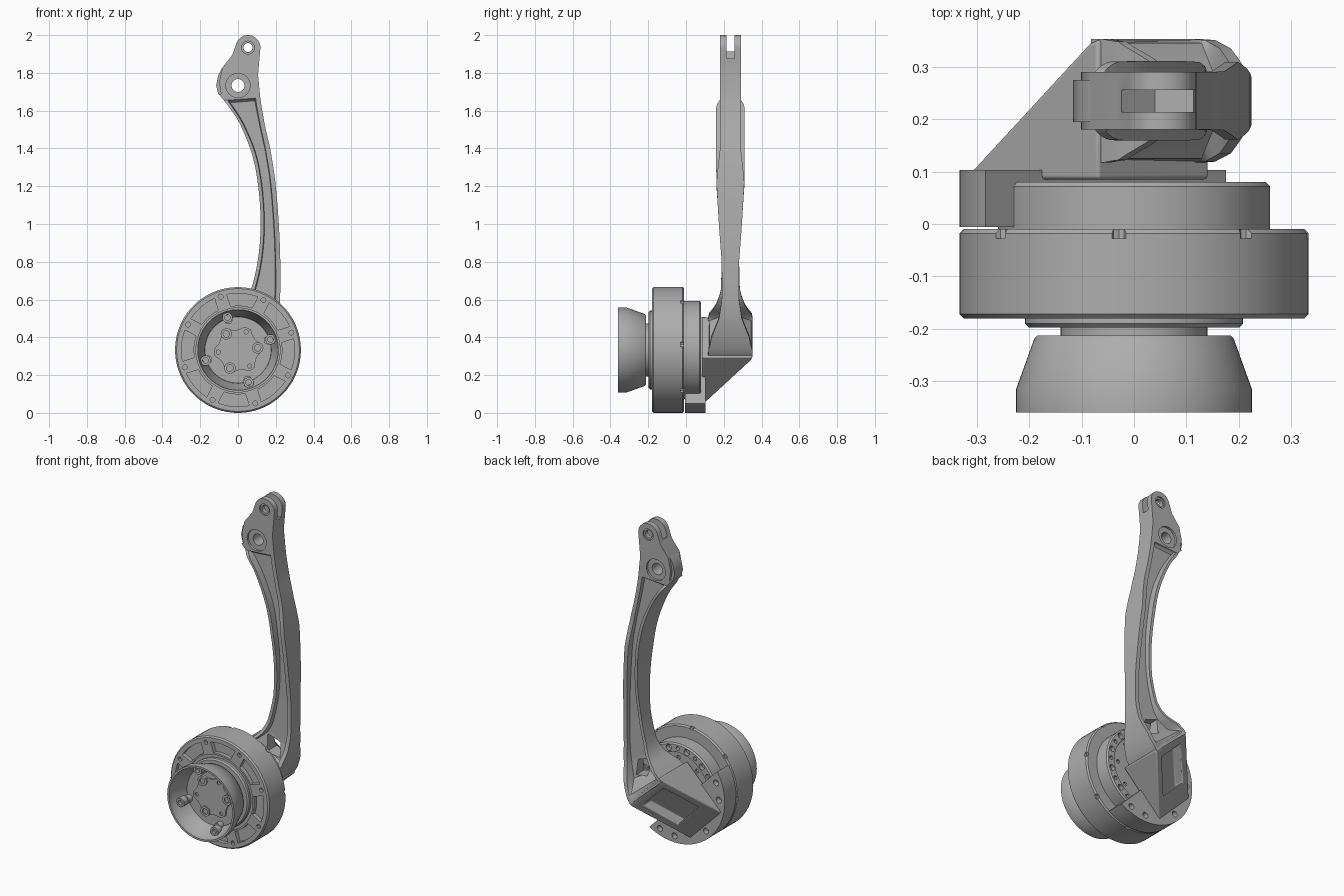
import bpy, bmesh, math
from mathutils import Vector

if "Cube" in bpy.data.objects:
    bpy.data.objects.remove(bpy.data.objects["Cube"], do_unlink=True)

GREY = bpy.data.materials.new("machined grey")
GREY.use_nodes = True
GREY.diffuse_color = (0.42, 0.42, 0.42, 1)
GREY.node_tree.nodes["Principled BSDF"].inputs["Base Color"].default_value = GREY.diffuse_color

HUB = 0.333          # hub centre height and radius
ARM_Y = 0.235        # mid plane of the arm
D = math.sqrt(0.5)


def flat(p, q, w):           # outline in x, z swept along y
    return Vector((p, w, q))


def tilted(s, t, y):         # s points down and to the right side, t across it
    return Vector((-D * (s + t), y, HUB + D * (t - s)))


def tilted_side(s, y, t):
    return tilted(s, t, y)


def polar(r, deg):
    a = math.radians(deg)
    return r * math.cos(a), HUB + r * math.sin(a)


def finish(name, bm):
    bmesh.ops.remove_doubles(bm, verts=bm.verts, dist=1e-5)
    bmesh.ops.recalc_face_normals(bm, faces=bm.faces)
    me = bpy.data.meshes.new(name)
    bm.to_mesh(me)
    bm.free()
    me.materials.append(GREY)
    ob = bpy.data.objects.new(name, me)
    bpy.context.scene.collection.objects.link(ob)
    return ob


def add_rings(bm, rings, closed=False):
    loops = [[bm.verts.new(p) for p in ring] for ring in rings]
    n = len(loops[0])
    following = loops[1:] + loops[:1] if closed else loops[1:]
    for a, b in zip(loops, following):
        for i in range(n):
            j = (i + 1) % n
            bm.faces.new((a[i], a[j], b[j], b[i]))
    if not closed:
        bm.faces.new(loops[0])
        bm.faces.new(loops[-1])


def prism(name, outlines, lo, hi, place=flat):
    bm = bmesh.new()
    for pts in outlines:
        add_rings(bm, [[place(p, q, w) for p, q in pts] for w in (lo, hi)])
    return finish(name, bm)


def circle(x, z, r, n=24):
    return [(x + r * math.cos(k * math.tau / n), z + r * math.sin(k * math.tau / n)) for k in range(n)]


def lathe(name, profile, seg=72):
    # closed profile of (radius, y) turned about the hub axis
    bm = bmesh.new()
    rings = []
    for k in range(seg):
        a = k * math.tau / seg
        rings.append([(r * math.cos(a), y, HUB + r * math.sin(a)) for r, y in profile])
    add_rings(bm, rings, closed=True)
    bmesh.ops.dissolve_degenerate(bm, dist=1e-6, edges=bm.edges)
    return finish(name, bm)


def activate(ob):
    bpy.ops.object.select_all(action="DESELECT")
    ob.select_set(True)
    bpy.context.view_layer.objects.active = ob


def cut(ob, cutter):
    mod = ob.modifiers.new("cut", "BOOLEAN")
    mod.operation, mod.solver, mod.object = "DIFFERENCE", "EXACT", cutter
    activate(ob)
    bpy.ops.object.modifier_apply(modifier=mod.name)
    bpy.data.objects.remove(cutter, do_unlink=True)


def bevel(ob, width, segments=2):
    mod = ob.modifiers.new("bevel", "BEVEL")
    mod.width, mod.segments, mod.limit_method = width, segments, "ANGLE"
    mod.angle_limit = math.radians(40)


# Main hub drum with front pockets, bolt holes and rim notches
drum = lathe("hub_drum", [(0, -0.17), (0.225, -0.17), (0.225, -0.18), (0.325, -0.18),
                          (HUB, -0.172), (HUB, -0.018), (0.325, -0.01), (0, -0.01)])
spokes = [18 + 45 * k for k in range(8)]
pockets = []
for a in spokes:
    outer = [polar(0.3, a + 22.5 + d) for d in (-16, -8, 0, 8, 16)]
    inner = [polar(0.235, a + 22.5 + d) for d in (14, 7, 0, -7, -14)]
    pockets.append(outer + inner)
cut(drum, prism("pocket_cutter", pockets, -0.3, -0.155))
cut(drum, prism("bolt_cutter", [circle(*polar(0.297, a), 0.013, 12) for a in spokes], -0.3, -0.16))
cut(drum, prism("notch_cutter", [circle(*polar(HUB, a - 13), 0.014, 8) for a in spokes], -0.028, 0.1))

# Rear drum with a ring of holes
rear = lathe("rear_drum", [(0, -0.02), (0.26, -0.02), (0.26, 0.072), (0.252, 0.08),
                           (0.208, 0.08), (0.204, 0.072), (0, 0.072)])
cut(rear, prism("ring_cutter", [circle(*polar(0.231, 15 * k), 0.018 if k % 2 else 0.012, 12)
                                for k in range(24)], 0.055, 0.2))
cut(rear, prism("face_hole_cutter", [circle(*polar(0.175, 45 * k), 0.012, 12)
                                     for k in range(8)], 0.06, 0.2))

# Output collar, neck and flared cup
lathe("collar", [(0, -0.165), (0.205, -0.165), (0.208, -0.18), (0.208, -0.19), (0.2, -0.198), (0, -0.198)])
lathe("neck", [(0, -0.19), (0.14, -0.19), (0.14, -0.22), (0, -0.22)])
lathe("cup", [(0, -0.213), (0.185, -0.213), (0.19, -0.218), (0.225, -0.315), (0.225, -0.36),
              (0.213, -0.36), (0.21, -0.32), (0.178, -0.26), (0.175, -0.24), (0, -0.24)])
posts = [18 + 90 * k for k in range(4)]
post = prism("cup_posts", [circle(*polar(0.181, a), 0.027, 20) for a in posts], -0.31, -0.272)
cut(post, prism("post_cutter", [circle(*polar(0.181, a), 0.015, 12) for a in posts], -0.4, -0.29))
# Lower part of each post, tucked inside the cup wall
prism("cup_post_roots", [circle(*polar(0.167, a), 0.022, 20) for a in posts], -0.274, -0.235)
bolts = [6 + 60 * k for k in range(6)]
face = [polar(0.128 if k % 4 < 2 else 0.108, 6 + 15 * k - 7.5) for k in range(24)]
plate = prism("cup_plate", [face], -0.25, -0.235)
cut(plate, prism("plate_cutter", [circle(*polar(0.105, a), 0.011, 10) for a in bolts], -0.4, -0.242))
rims = bolts[::2]
boss = prism("cup_bosses", [circle(*polar(0.105, a), 0.03, 18) for a in rims], -0.258, -0.24)
cut(boss, prism("boss_cutter", [circle(*polar(0.105, a), 0.017, 12) for a in rims], -0.4, -0.25))

# Bracket plate: a segment of the hub circle on the lower right side
half = math.acos(0.076 / HUB)
segment = [(HUB * math.cos(half * k / 20), HUB * math.sin(half * k / 20)) for k in range(-20, 21)]
bracket = prism("bracket_plate", [segment], -0.006, 0.103, tilted)
holes = [circle(0.293 * math.cos(a), 0.293 * math.sin(a), 0.018, 14) for a in (-1.15, -0.8, 0, 0.8, 1.15)]
cut(bracket, prism("bracket_cutter", holes, 0.07, 0.2, tilted))
bevel(bracket, 0.006)

# Sloped gusset joining the bracket to the arm foot, with a rectangular pocket
gusset = prism("gusset", [[(-0.075, 0.353), (-0.05, 0.345), (0.27, 0.1), (0.27, 0.085), (-0.075, 0.085)]],
               -0.128, 0.172, tilted_side)
cut(gusset, prism("slope_cutter", [[(-0.02, 0.42), (-0.02, 0.25), (0.17, 0.11), (0.17, 0.3)]],
                  -0.075, 0.119, tilted_side))
bevel(gusset, 0.015, 3)

# Curved arm: left x, z, right x, z, left and right flange half width, web half width
STATIONS = [
    (-0.074, 1.655, 0.118, 1.67, 0.055, 0.055, 0.055), (-0.064, 1.64, 0.12, 1.655, 0.066, 0.055, 0.034),
    (-0.045, 1.615, 0.126, 1.615, 0.075, 0.055, 0.034), (0.01, 1.53, 0.145, 1.51, 0.076, 0.055, 0.034),
    (0.074, 1.37, 0.172, 1.39, 0.076, 0.056, 0.034), (0.107, 1.2, 0.198, 1.22, 0.074, 0.074, 0.036),
    (0.12, 1.0, 0.216, 1.0, 0.06, 0.061, 0.03), (0.106, 0.815, 0.224, 0.8, 0.046, 0.046, 0.025),
    (0.07, 0.656, 0.223, 0.61, 0.05, 0.045, 0.025), (0.03, 0.58, 0.212, 0.5, 0.075, 0.06, 0.025),
    (-0.03, 0.53, 0.185, 0.4, 0.113, 0.1, 0.04), (-0.06, 0.505, 0.155, 0.33, 0.118, 0.116, 0.11),
    (-0.082, 0.485, 0.13, 0.295, 0.118, 0.118, 0.118)]


def spline(i, k, f):
    # smooth curve through column k of the stations, straight for the widths
    p0, p1, p2, p3 = [STATIONS[min(max(i + o, 0), len(STATIONS) - 1)][k] for o in (-1, 0, 1, 2)]
    if k > 3:
        return p1 + (p2 - p1) * f
    return 0.5 * (2 * p1 + (p2 - p0) * f + (2 * p0 - 5 * p1 + 4 * p2 - p3) * f * f
                  + (3 * p1 - p0 - 3 * p2 + p3) * f ** 3)


def section(i, f):
    lx, lz, rx, rz, hl, hr, web = [spline(i, k, f) for k in range(7)]
    left, right = Vector((lx, 0, lz)), Vector((rx, 0, rz))
    width = (right - left).length
    a, b = 0.018 / width, 1 - 0.025 / width
    front = [(0, hl), (a, hl), (a + 0.03, web), (b - 0.03, web), (b, hr), (1, hr)]
    ring = front + [(u, -w) for u, w in reversed(front)]
    return [left.lerp(right, u) + Vector((0, ARM_Y - w, 0)) for u, w in ring]


bm = bmesh.new()
last = len(STATIONS) - 1
add_rings(bm, [section(i, f / 4) for i in range(last) for f in range(4)] + [section(last - 1, 1)])
arm = finish("curved_arm", bm)
window = [(0.055, 0.56), (0.14, 0.53), (0.145, 0.44), (0.06, 0.46)]
cut(arm, prism("window_cutter", [window], -1, 1))

# Forked head with two eyes
TOP, EYE = (0.053, 1.934), (0.0, 1.733)
cap = [(TOP[0] + 0.066 * math.cos(math.radians(a)), TOP[1] + 0.066 * math.sin(math.radians(a)))
       for a in range(-10, 161, 10)]
outline = cap + [(-0.03, 1.895), (-0.085, 1.825), (-0.105, 1.785), (-0.116, 1.733), (-0.105, 1.69),
                 (-0.074, 1.654), (0.118, 1.668), (0.106, 1.79)]
head = prism("forked_head", [outline], ARM_Y - 0.055, ARM_Y + 0.055)
cut(head, prism("slot_cutter", [[(-0.3, 1.92), (-0.03, 1.92), (0.04, 1.86), (0.3, 1.92), (0.3, 2.1), (-0.3, 2.1)]],
                ARM_Y - 0.021, ARM_Y + 0.021))
cut(head, prism("eye_cutter", [circle(*TOP, 0.024), circle(*EYE, 0.064, 32)], -1, 1))
for sign in (-1, 1):
    # Step on the side of the head around the lower eye, and a counterbore on the upper eye
    lo, hi = sorted((ARM_Y + sign * 0.04, ARM_Y + sign * 0.1))
    cut(head, prism("step_cutter", [[(-0.2, 1.84), (-0.08, 1.84), (-0.1, 1.75), (-0.09, 1.69), (-0.2, 1.65)]], lo, hi))
    lo, hi = sorted((ARM_Y + sign * 0.047, ARM_Y + sign * 0.1))
    cut(head, prism("counterbore_cutter", [circle(*TOP, 0.034)], lo, hi))
bush = prism("eye_bush", [circle(*EYE, 0.066, 32)], ARM_Y - 0.042, ARM_Y + 0.042)
cut(bush, prism("bush_cutter", [circle(*EYE, 0.034, 32)], -1, 1))

# Smooth shading with crisp edges
for ob in list(bpy.context.scene.objects):
    if ob.type == "MESH":
        activate(ob)
        bpy.ops.object.shade_smooth_by_angle(angle=math.radians(30))
